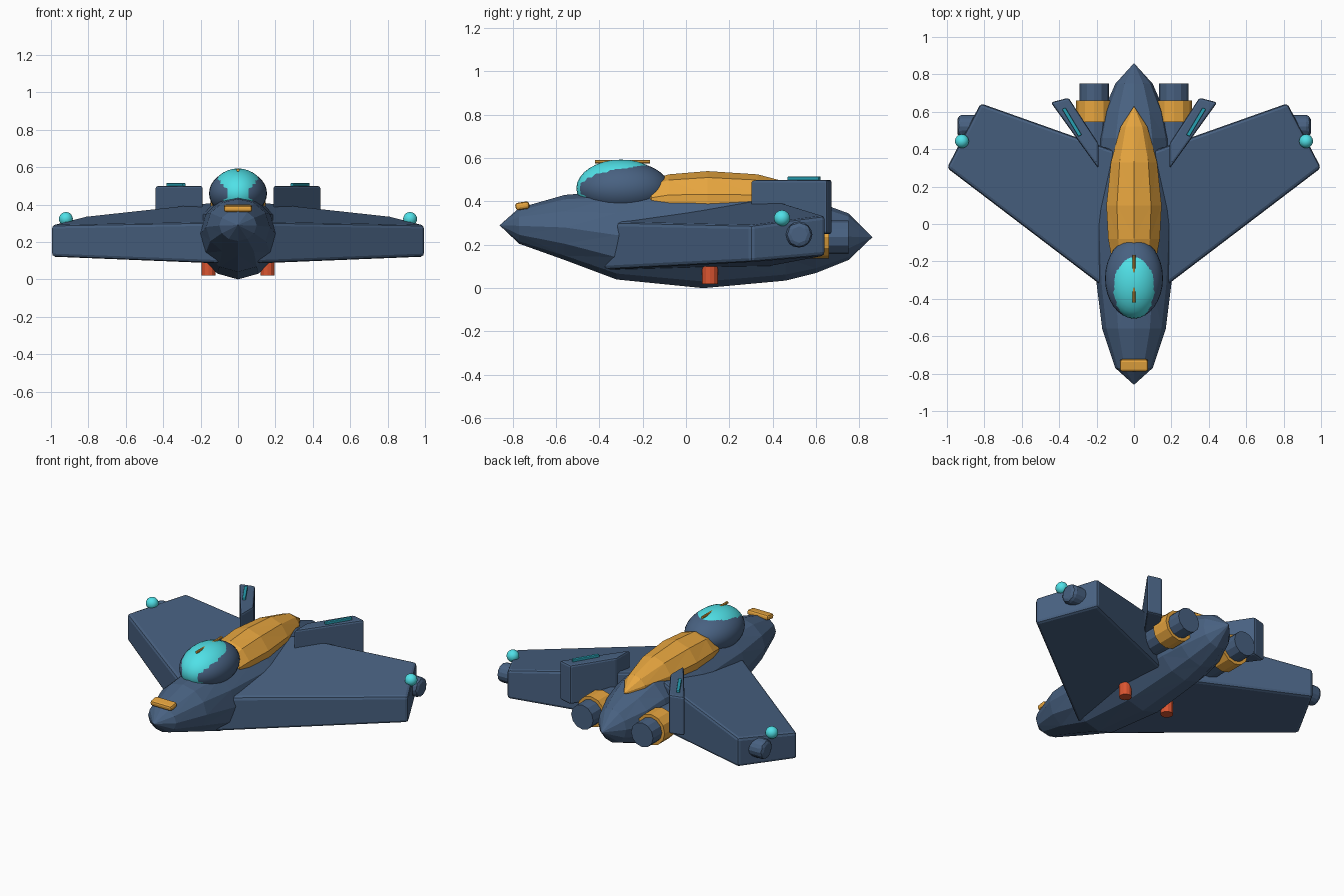
import bpy, bmesh, math
from mathutils import Matrix, Vector

if "Cube" in bpy.data.objects:
    bpy.data.objects.remove(bpy.data.objects["Cube"])


def material(name, rgb):
    m = bpy.data.materials.new(name)
    m.diffuse_color = (*rgb, 1)
    m.use_nodes = True
    m.node_tree.nodes["Principled BSDF"].inputs["Base Color"].default_value = m.diffuse_color
    return m


BLUE = material("hull_blue", (0.065, 0.12, 0.22))
ORANGE = material("trim_orange", (0.80, 0.38, 0.05))
CYAN = material("glass_cyan", (0.08, 0.75, 0.80))
TEAL = material("strip_teal", (0.02, 0.35, 0.45))
RED = material("foot_red", (0.70, 0.09, 0.03))


def finish(name, bm, mat, bevel=0, smooth=False):
    bmesh.ops.recalc_face_normals(bm, faces=bm.faces)
    me = bpy.data.meshes.new(name)
    bm.to_mesh(me)
    bm.free()
    me.materials.append(mat)
    ob = bpy.data.objects.new(name, me)
    bpy.context.collection.objects.link(ob)
    if bevel:
        mod = ob.modifiers.new("bevel", "BEVEL")
        mod.width, mod.segments = bevel, 2
    if smooth:
        me.polygons.foreach_set("use_smooth", [True] * len(me.polygons))
    return ob


def loft(name, rings, nose, tail, sides, mat):
    """Faceted body from rings of (y, half width, bottom z, top z) closed by two points."""
    bm = bmesh.new()
    loops = []
    for i, (y, w, zb, zt) in enumerate(rings):
        loop = []
        for k in range(sides):
            a = 2 * math.pi * k / sides - math.pi / 2
            loop.append(bm.verts.new((w * math.cos(a), y, (zb + zt) / 2 + (zt - zb) / 2 * math.sin(a))))
        loops.append(loop)
    for a, b in zip(loops, loops[1:]):
        for k in range(sides):
            j = (k + 1) % sides
            bm.faces.new((a[k], a[j], b[j], b[k]))
    for loop, (y, z) in ((loops[0], nose), (loops[-1], tail)):
        p = bm.verts.new((0, y, z))
        for k in range(sides):
            bm.faces.new((p, loop[k], loop[(k + 1) % sides]))
    bmesh.ops.triangulate(bm, faces=bm.faces)
    return finish(name, bm, mat)


def prism(name, bottom, top, mat, bevel):
    """Solid between two matching outlines."""
    bm = bmesh.new()
    lo = [bm.verts.new(p) for p in bottom]
    hi = [bm.verts.new(p) for p in top]
    n = len(lo)
    bm.faces.new(lo)
    bm.faces.new(hi)
    for k in range(n):
        j = (k + 1) % n
        bm.faces.new((lo[k], lo[j], hi[j], hi[k]))
    return finish(name, bm, mat, bevel)


def box(name, center, size, mat, rot=Matrix(), bevel=0):
    bm = bmesh.new()
    m = Matrix.Translation(center) @ rot @ Matrix.Diagonal((*size, 1))
    bmesh.ops.create_cube(bm, size=1, matrix=m)
    return finish(name, bm, mat, bevel)


def rod(name, start, end, radius, sides, mat, bevel=0):
    a, b = Vector(start), Vector(end)
    d = b - a
    m = Matrix.Translation((a + b) / 2) @ d.to_track_quat("Z", "Y").to_matrix().to_4x4()
    bm = bmesh.new()
    bmesh.ops.create_cone(bm, cap_ends=True, segments=sides, radius1=radius,
                          radius2=radius, depth=d.length, matrix=m)
    return finish(name, bm, mat, bevel)


def ball(name, center, radii, mat, u=32, v=16):
    bm = bmesh.new()
    m = Matrix.Translation(center) @ Matrix.Diagonal((*radii, 1))
    bmesh.ops.create_uvsphere(bm, u_segments=u, v_segments=v, radius=1, matrix=m)
    return finish(name, bm, mat, smooth=True)


# Fuselage and orange spine
loft("fuselage", [(-0.77, 0.10, 0.205, 0.37), (-0.56, 0.17, 0.13, 0.43),
                  (-0.32, 0.20, 0.04, 0.45), (0.08, 0.22, 0.0, 0.46),
                  (0.46, 0.195, 0.035, 0.45), (0.60, 0.165, 0.07, 0.40),
                  (0.75, 0.10, 0.13, 0.345)], (-0.86, 0.29), (0.86, 0.235), 12, BLUE)
loft("spine", [(-0.16, 0.13, 0.26, 0.50), (-0.08, 0.145, 0.25, 0.525),
               (0.10, 0.155, 0.23, 0.54), (0.33, 0.13, 0.25, 0.525),
               (0.52, 0.075, 0.33, 0.475)], (-0.24, 0.38), (0.63, 0.40), 10, ORANGE)

# Cockpit: surround, glass, centre bar, nose sensor
ball("cockpit_surround", (0, -0.29, 0.46), (0.155, 0.215, 0.125), BLUE)
ball("canopy_glass", (0, -0.30, 0.46), (0.145, 0.206, 0.133), CYAN)
rod("canopy_bar", (0, -0.42, 0.583), (0, -0.165, 0.583), 0.008, 8, ORANGE)
box("nose_sensor", (0, -0.755, 0.38), (0.15, 0.065, 0.034), ORANGE,
    Matrix.Rotation(0.15, 4, "X"), 0.012)

for side, s in (("right", 1), ("left", -1)):
    # Swept wing, thicker at the root
    wing = [(0.10, -0.385, 0.085, 0.305), (1.0, 0.30, 0.12, 0.29),
            (0.82, 0.645, 0.15, 0.335), (0.10, 0.39, 0.10, 0.415)]
    prism(side + "_wing", [(s * x, y, b) for x, y, b, t in wing],
          [(s * x, y, t) for x, y, b, t in wing], BLUE, 0.018)

    # Wingtip thruster and light
    rod(side + "_tip_thruster", (s * 0.83, 0.522, 0.247), (s * 0.945, 0.522, 0.247),
        0.065, 8, BLUE, 0.025)
    ball(side + "_tip_light", (s * 0.92, 0.443, 0.323), (0.037,) * 3, CYAN, 24, 12)

    # Splayed tail fin with glow strip
    fin = [(0.19, 0.295), (0.445, 0.65), (0.35, 0.675), (0.19, 0.43)]
    prism(side + "_fin", [(s * x, y, 0.25) for x, y in fin],
          [(s * x, y, 0.50) for x, y in fin], BLUE, 0.012)
    box(side + "_fin_strip", (s * 0.332, 0.545, 0.505), (0.02, 0.17, 0.02), TEAL,
        Matrix.Rotation(-s * 0.54, 4, "Z"), 0.004)

    # Engine: body, orange collar, nozzle
    for part, y0, y1, r, mat in (("body", 0.36, 0.56, 0.085, BLUE),
                                 ("collar", 0.545, 0.66, 0.098, ORANGE),
                                 ("nozzle", 0.65, 0.75, 0.078, BLUE)):
        rod(f"{side}_engine_{part}", (s * 0.213, y0, 0.235), (s * 0.213, y1, 0.235), r, 12, mat)

    # Landing foot
    rod(side + "_foot", (s * 0.157, 0.11, 0.02), (s * 0.157, 0.11, 0.14), 0.037, 12, RED)
